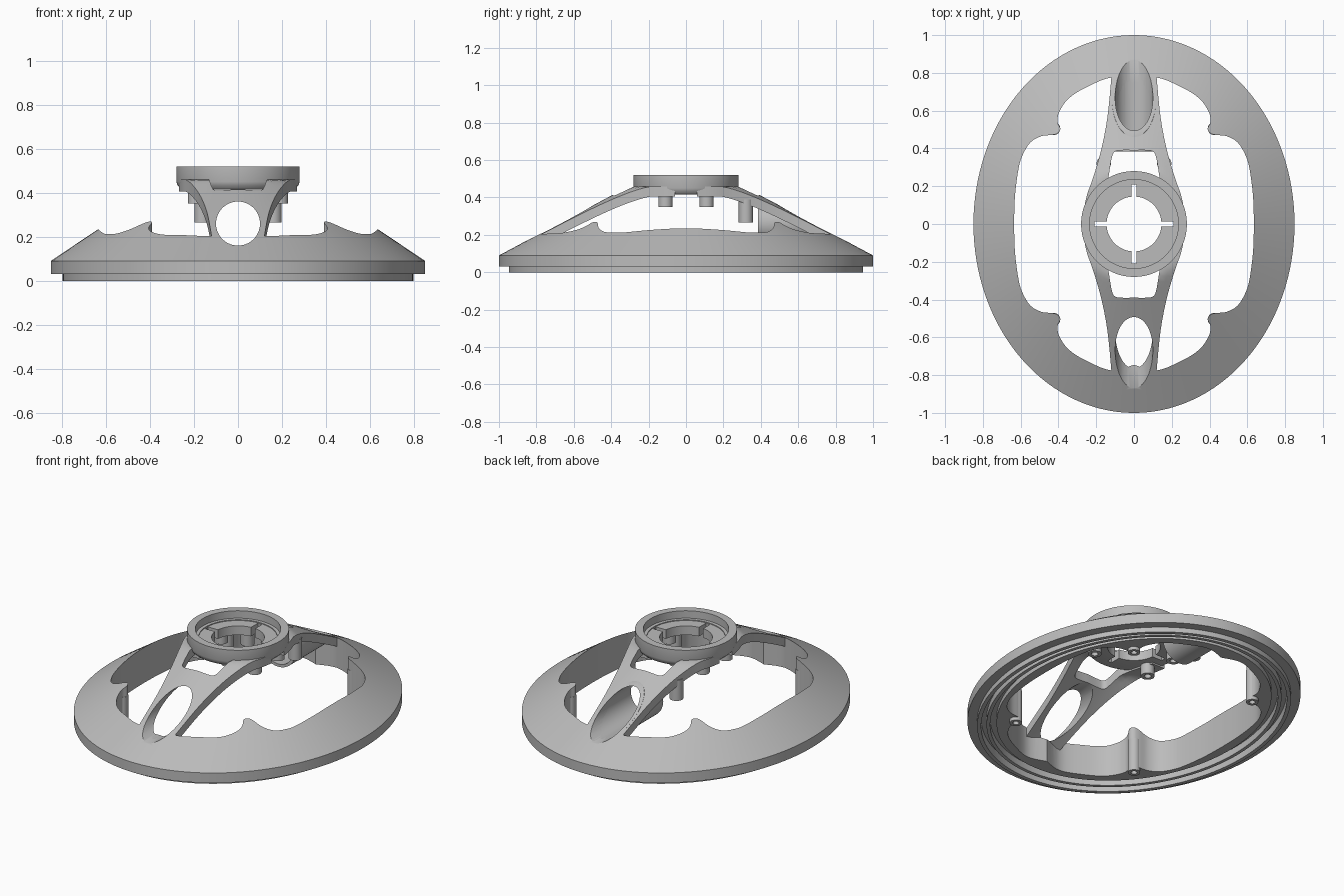
import bpy, bmesh, math

if "Cube" in bpy.data.objects:
    bpy.data.objects.remove(bpy.data.objects["Cube"], do_unlink=True)

grey = bpy.data.materials.new("plain grey")
grey.use_nodes = True
grey.diffuse_color = (0.5, 0.5, 0.5, 1)
grey.node_tree.nodes["Principled BSDF"].inputs["Base Color"].default_value = grey.diffuse_color

HALF_X, HALF_Y, RIM_Z = 0.85, 1.0, 0.09
HUB_R, HUB_Z = 0.27, 0.48


def loft(name, loops, closed=False):
    """Skin a list of equal closed loops; cap the ends or join last to first."""
    bm = bmesh.new()
    rows = [[bm.verts.new(p) for p in loop] for loop in loops]
    n = len(rows[0])
    pairs = list(zip(rows, rows[1:]))
    if closed:
        pairs.append((rows[-1], rows[0]))
    else:
        bm.faces.new(rows[0])
        bm.faces.new(rows[-1])
    for a, b in pairs:
        for i in range(n):
            j = (i + 1) % n
            bm.faces.new((a[i], a[j], b[j], b[i]))
    bmesh.ops.recalc_face_normals(bm, faces=bm.faces)
    mesh = bpy.data.meshes.new(name)
    bm.to_mesh(mesh)
    bm.free()
    mesh.materials.append(grey)
    obj = bpy.data.objects.new(name, mesh)
    bpy.context.collection.objects.link(obj)
    return obj


def ellipse(a, b, z, n=96, cx=0, cy=0):
    return [(cx + a * math.cos(2 * math.pi * i / n),
             cy + b * math.sin(2 * math.pi * i / n), z) for i in range(n)]


def revolve(name, profile, n=96, cx=0, cy=0):
    return loft(name, [ellipse(r, r, z, n, cx, cy) for r, z in profile], closed=True)


def prism(name, outline, z0, z1):
    return loft(name, [[(x, y, z) for x, y in outline] for z in (z0, z1)])


def boolean(obj, cutter, operation="DIFFERENCE"):
    mod = obj.modifiers.new("cut", "BOOLEAN")
    mod.operation, mod.object, mod.solver = operation, cutter, "EXACT"
    bpy.context.view_layer.objects.active = obj
    bpy.ops.object.modifier_apply(modifier=mod.name)


def smooth(obj):
    bpy.ops.object.select_all(action="DESELECT")
    obj.select_set(True)
    bpy.context.view_layer.objects.active = obj
    bpy.ops.object.shade_smooth_by_angle(angle=math.radians(30))


def dome_height(x, y, top=1.0):
    """Height of the sloped surface that blends the oval rim into the round hub."""
    lo, hi = -0.2, top
    for _ in range(30):
        t = (lo + hi) / 2
        a, b = HALF_X + (HUB_R - HALF_X) * t, HALF_Y + (HUB_R - HALF_Y) * t
        if (x / a) ** 2 + (y / b) ** 2 < 1:
            lo = t
        else:
            hi = t
    return RIM_Z + (HUB_Z - RIM_Z) * lo


def spline(points, steps):
    """Smooth curve through the points, without its last point."""
    out = []
    ext = [points[0]] + points + [points[-1]]
    for p0, p1, p2, p3 in zip(ext, ext[1:], ext[2:], ext[3:]):
        for k in range(steps):
            t = k / steps
            out.append(tuple(
                b + t * (c - a) / 2 + t * t * (a - 2.5 * b + 2 * c - d / 2)
                + t ** 3 * (1.5 * (b - c) + (d - a) / 2)
                for a, b, c, d in zip(p0, p1, p2, p3)))
    return out


# Opening outline: one quarter with its corner lug, mirrored twice
quarter = spline([(.635, 0), (.63, .15), (.61, .3), (.585, .375), (.545, .435),
                  (.49, .465), (.43, .472), (.402, .482), (.39, .505), (.402, .53),
                  (.405, .56), (.39, .605), (.345, .665), (.26, .72), (.12, .775),
                  (0, .745)], 5) + [(0, .745)]
half = quarter + [(-x, y) for x, y in reversed(quarter[:-1])]
opening = half + [(x, -y) for x, y in reversed(half[1:-1])]


def rim_loop(inset, z):
    loop = []
    for x, y in opening:
        s = 1 / math.hypot(x / (HALF_X - inset), y / (HALF_Y - inset))
        loop.append((x * s, y * s, z))
    return loop


# Oval ring: sloped top, stepped rim, grooved underside, upright inner wall
loops = []
for k in range(5):
    row = []
    for (x, y), (ox, oy, _) in zip(opening, rim_loop(0, 0)):
        px, py = x + (ox - x) * k / 4, y + (oy - y) * k / 4
        row.append((px, py, dome_height(px, py)))
    loops.append(row)
for inset, z in [(0, .03), (.053, .03), (.053, 0), (.075, 0), (.075, .05), (.105, .05),
                 (.105, .01), (.125, .01), (.125, .05), (.16, .05), (.16, .02)]:
    loops.append(rim_loop(inset, z))
loops.append([(x, y, .02) for x, y in opening])
ring = loft("oval_ring", loops, closed=True)

# Cutters: lengthwise bore and the solid under the sloped surface
bore = loft("bore_cutter", [[(x, y, z + .26) for x, z, _ in ellipse(.1, .1, 0, 64)]
                            for y in (-1.2, 1.2)])
dome = loft("dome_cutter", [ellipse(HALF_X, HALF_Y, RIM_Z), ellipse(HUB_R, HUB_R, HUB_Z)])
boolean(ring, bore)
parts = [ring]

# Two spokes, each with a window near the hub and cut by the bore
edge = spline([(.268, .06), (.25, .15), (.215, .25), (.172, .4), (.14, .57),
               (.12, .775), (.118, .81)], 5)
window = spline([(.2, 0), (.165, .12), (.14, .22), (.12, .34), (.105, .38), (.07, .39),
                 (0, .39)], 4) + [(0, .39)]
window += [(-x, y) for x, y in reversed(window[:-1])]
for label, side in (("front", -1), ("back", 1)):
    sections = []
    for w, y in edge:
        top = [(w * i / 6, side * y, dome_height(w * i / 6, y, .95) - .001)
               for i in range(-6, 7)]
        sections.append(top + [(x, yy, z - .054) for x, yy, z in reversed(top)])
    spoke = loft(label + "_spoke", sections)
    cutter = prism("window_cutter", [(x, side * y) for x, y in window], .2, .7)
    boolean(spoke, cutter)
    boolean(spoke, bore)
    bpy.data.objects.remove(cutter, do_unlink=True)
    parts.append(spoke)

# Sleeve that lines the bore under the back spoke
sleeve = loft("back_sleeve", [[(x, y, z + .26) for x, z, _ in ellipse(r, r, 0, 64)]
                              for r, y in ((.1, .385), (.117, .385), (.117, .86), (.1, .86))],
              closed=True)
boolean(sleeve, dome, "INTERSECT")
parts.append(sleeve)

# Hub: round cup with a central hole and four key slots
hub = revolve("hub", [(.235, .52), (.28, .52), (.28, .45), (.274, .433), (.262, .42), (.245, .415),
                      (.145, .415), (.145, .47), (.215, .47), (.215, .475), (.235, .475)])
for w, d in ((.21, .014), (.014, .21)):
    slot = prism("slot_cutter", [(-w, -d), (w, -d), (w, d), (-w, d)], .3, .6)
    boolean(hub, slot)
    bpy.data.objects.remove(slot, do_unlink=True)
parts.append(hub)


# Hollow screw posts under the hub, the back spoke and the ring lugs
def post(name, x, y, z0, z1, r):
    parts.append(revolve(name, [(r, z0), (r, z1), (.002, z1), (.002, z0 + .08),
                                (r * .5, z0 + .08), (r * .5, z0)], 32, x, y))


for sx, x_name in ((1, "left"), (-1, "right")):
    for sy, y_name in ((-1, "front"), (1, "back")):
        post(f"hub_post_{y_name}_{x_name}", sx * .19, sy * .11, .35, .44, .038)
        post(f"ring_post_{y_name}_{x_name}", sx * .424, sy * .505, 0, .2, .034)
    post(f"spoke_post_{x_name}", sx * .16, .32, .265, .39, .038)

for cutter in (bore, dome):
    bpy.data.objects.remove(cutter, do_unlink=True)
for part in parts:
    smooth(part)
